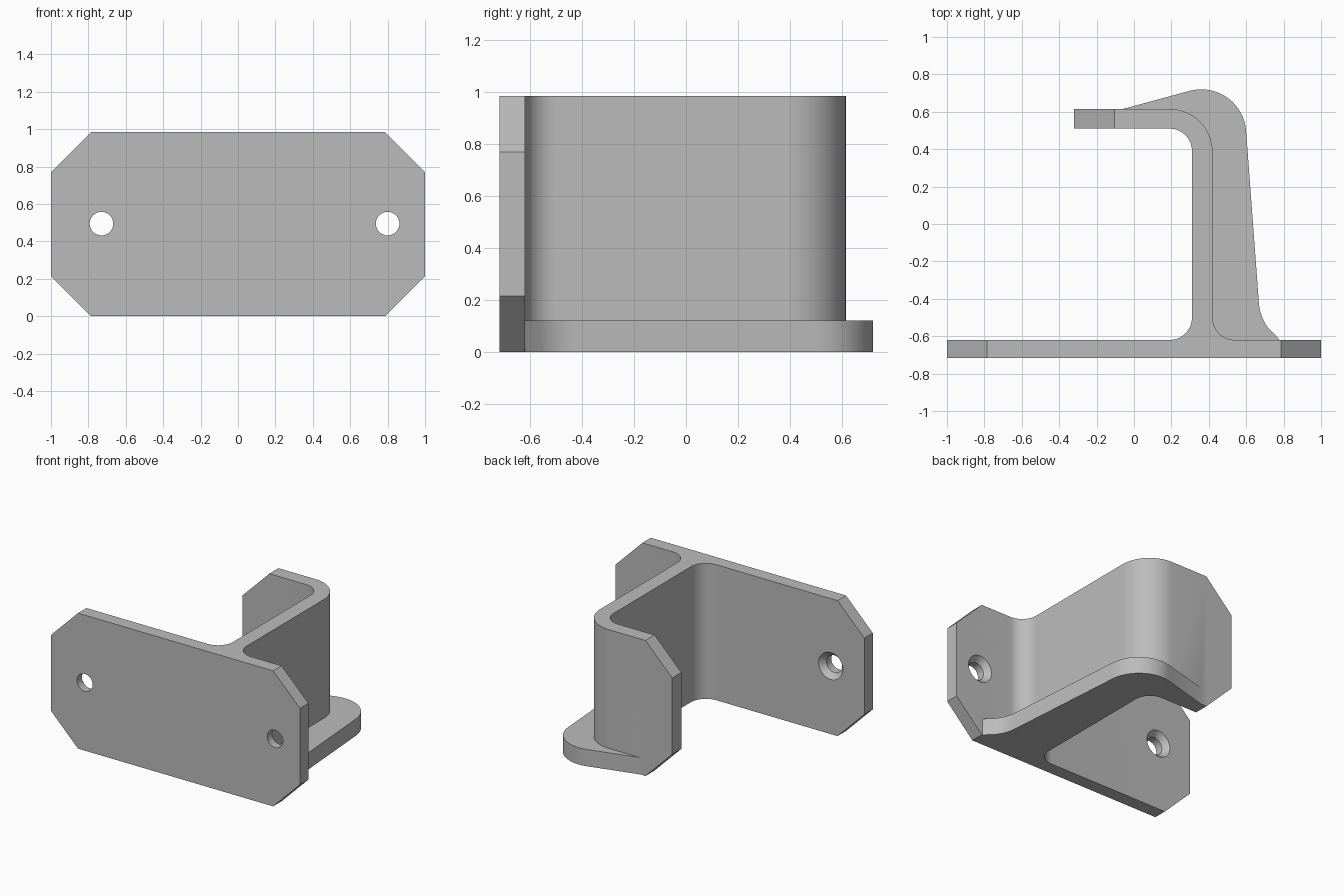
import bpy, bmesh, math
from mathutils import Vector

if "Cube" in bpy.data.objects:
    bpy.data.objects.remove(bpy.data.objects["Cube"], do_unlink=True)

H = 0.985          # overall height
CUT = 0.215        # corner chamfer size
PLATE_Y = -0.62    # rear face of the mounting plate
SUNK_Y = -0.67     # joining depth inside the plate

metal = bpy.data.materials.new("bracket_grey")
metal.use_nodes = True
metal.diffuse_color = (0.5, 0.5, 0.5, 1)
metal.node_tree.nodes["Principled BSDF"].inputs["Base Color"].default_value = (0.5, 0.5, 0.5, 1)


def arc(cx, cy, r, start, end, n=14):
    steps = [math.radians(start + (end - start) * i / n) for i in range(n + 1)]
    return [(cx + r * math.cos(a), cy + r * math.sin(a)) for a in steps]


def add_object(name, bm):
    bmesh.ops.recalc_face_normals(bm, faces=bm.faces)
    mesh = bpy.data.meshes.new(name)
    bm.to_mesh(mesh)
    bm.free()
    mesh.materials.append(metal)
    obj = bpy.data.objects.new(name, mesh)
    bpy.context.collection.objects.link(obj)
    return obj


def prism(points, height):
    """Extrude an outline in the ground plane upward."""
    bm = bmesh.new()
    face = bm.faces.new([bm.verts.new((x, y, 0)) for x, y in points])
    top = bmesh.ops.extrude_face_region(bm, geom=[face])["geom"]
    verts = [v for v in top if isinstance(v, bmesh.types.BMVert)]
    bmesh.ops.translate(bm, verts=verts, vec=(0, 0, height))
    return bm


def chamfer_end(bm, x, side):
    """Slice off the upper and lower corners at one end."""
    for z, up in ((H, 1), (0, -1)):
        geom = bm.verts[:] + bm.edges[:] + bm.faces[:]
        cut = bmesh.ops.bisect_plane(
            bm, geom=geom, plane_co=(x - side * CUT, 0, z),
            plane_no=Vector((side, 0, up)).normalized(), clear_outer=True)["geom_cut"]
        edges = [e for e in cut if isinstance(e, bmesh.types.BMEdge)]
        bmesh.ops.holes_fill(bm, edges=edges)


def combine(target, other, operation):
    mod = target.modifiers.new(operation.title(), "BOOLEAN")
    mod.operation = operation
    mod.solver = "EXACT"
    mod.object = other
    bpy.context.view_layer.objects.active = target
    bpy.ops.object.modifier_apply(modifier=mod.name)
    bpy.data.objects.remove(other, do_unlink=True)


# Mounting plate with four clipped corners
bm = prism([(-1, -0.717), (1, -0.717), (1, PLATE_Y), (-1, PLATE_Y)], H)
chamfer_end(bm, 1, 1)
chamfer_end(bm, -1, -1)
bracket = add_object("mounting_bracket", bm)

# Hooked wall, with filleted root and rounded bend
wall_outline = (
    [(0.19, SUNK_Y)] + arc(0.19, -0.5, 0.12, -90, 0)
    + arc(0.19, 0.39, 0.12, 0, 90)
    + [(-0.32, 0.51), (-0.32, 0.615)]
    + arc(0.19, 0.385, 0.23, 90, 0, 20)
    + arc(0.54, -0.5, 0.12, 180, 270)
    + [(0.54, SUNK_Y)])
bm = prism(wall_outline, H)
chamfer_end(bm, -0.32, -1)
wall = add_object("hooked_wall", bm)

# Base flange around the outside of the wall
flange_outline = (
    [(-0.06, 0.56), (-0.06, 0.615)]
    + arc(0.36, 0.48, 0.24, 105, 4, 20)
    + arc(0.917, -0.405, 0.25, 184, 217, 8)
    + [(0.78, PLATE_Y), (0.78, SUNK_Y), (0.36, SUNK_Y),
       (0.36, 0.4), (0.31, 0.51), (0.2, 0.56)])
flange = add_object("base_flange", prism(flange_outline, 0.122))

combine(bracket, wall, "UNION")
combine(bracket, flange, "UNION")

# Screw holes, countersunk from the rear
for x in (-0.73, 0.80):
    bm = bmesh.new()
    rings = []
    for y, r in ((-0.8, 0.063), (-0.66, 0.063), (PLATE_Y, 0.098), (-0.6, 0.098)):
        rings.append([bm.verts.new((x + px, y, 0.495 + pz))
                      for px, pz in arc(0, 0, r, 0, 360, 40)[:-1]])
    for a, b in zip(rings, rings[1:]):
        for i in range(len(a)):
            j = (i + 1) % len(a)
            bm.faces.new((a[i], a[j], b[j], b[i]))
    bm.faces.new(rings[0])
    bm.faces.new(rings[-1])
    combine(bracket, add_object("screw_cutter", bm), "DIFFERENCE")

# Smooth bends, sharp edges
bpy.ops.object.select_all(action="DESELECT")
bracket.select_set(True)
bpy.context.view_layer.objects.active = bracket
bpy.ops.object.shade_smooth_by_angle(angle=math.radians(25))
